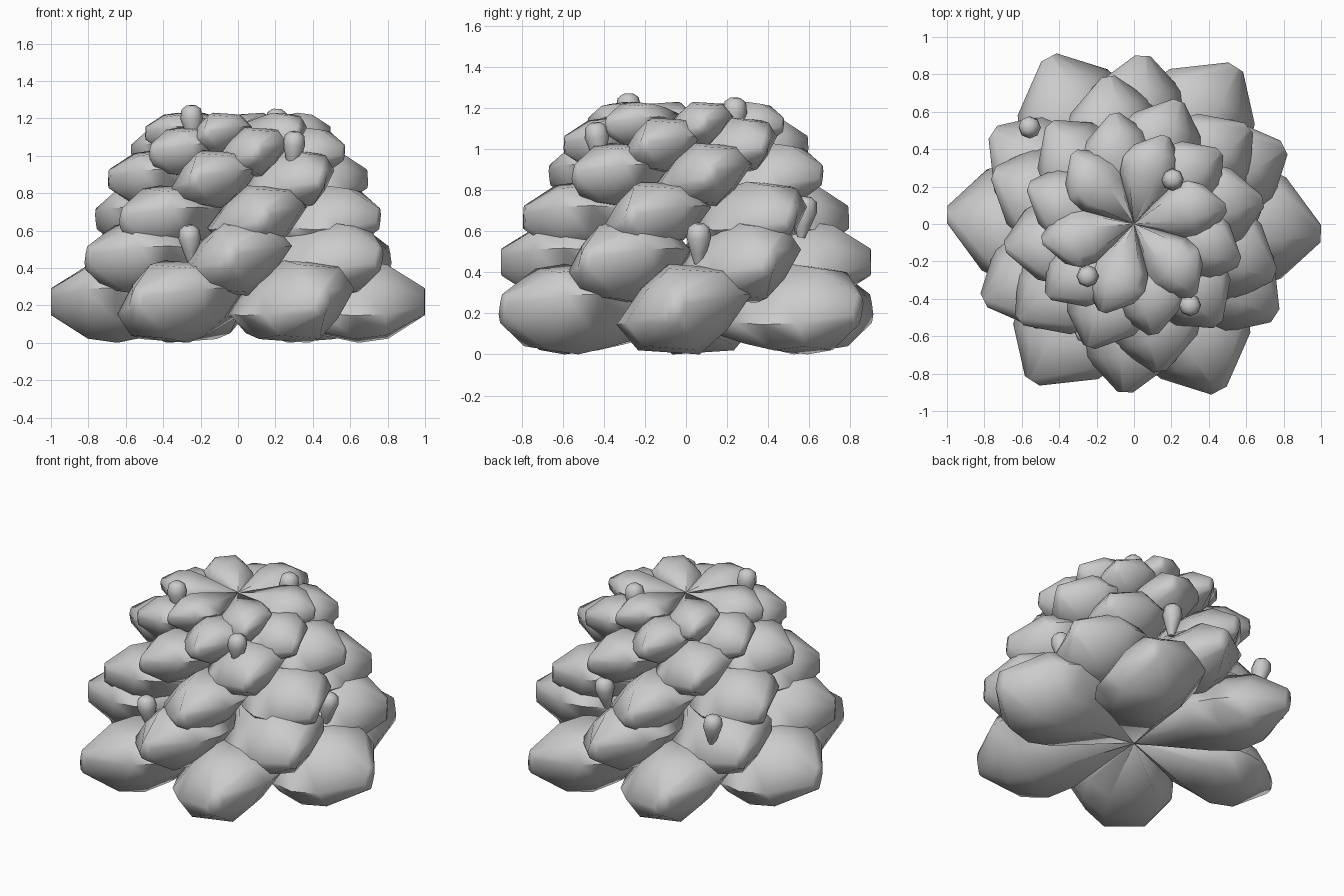
import bpy, math
from mathutils import Vector

if "Cube" in bpy.data.objects:
    bpy.data.objects.remove(bpy.data.objects["Cube"])

SIDES = 8


def loft(name, rings, smooth):
    """Skin a list of equal-length rings and cap both ends."""
    n = len(rings[0])
    verts = [v for r in rings for v in r]
    faces = [(k * n + i, k * n + (i + 1) % n, (k + 1) * n + (i + 1) % n, (k + 1) * n + i)
             for k in range(len(rings) - 1) for i in range(n)]
    faces += [tuple(reversed(range(n))), tuple(range(len(verts) - n, len(verts)))]
    me = bpy.data.meshes.new(name)
    me.from_pydata(verts, [], faces)
    ob = bpy.data.objects.new(name, me)
    bpy.context.collection.objects.link(ob)
    bpy.ops.object.select_all(action='DESELECT')
    ob.select_set(True)
    bpy.context.view_layer.objects.active = ob
    bpy.ops.object.shade_smooth_by_angle(angle=math.radians(smooth))
    return ob


# skewed eight-sided cross-section (half of it, the rest is point-symmetric)
HALF = [(.33, .075), (.225, .2), (-.075, .22), (-.21, .1)]
SECTION = HALF + [(-y, -z) for y, z in HALF]
# one cone scale: distance from axis, sideways shift, width, height
STATIONS = [(0, 0, .015, .36), (.47, .02, .95, .84), (.64, .025, 1, 1),
            (.8, .02, .82, .9), (1, 0, .14, .33)]


def scale_rings(radius):
    return [[radius * Vector((r, shift + w * y, h * z)) for y, z in SECTION]
            for r, shift, w, h in STATIONS]


# tiers of six scales: radius, centre height, starting angle
TIERS = [(1.0, .22, -3), (.9, .45, 27), (.8, .665, 40),
         (.7, .875, 10), (.6, 1.02, 40), (.5, 1.12, 10)]
for t, (radius, z, start) in enumerate(TIERS):
    for k in range(6):
        ob = loft(f"cone_scale_{t + 1}_{k + 1}", scale_rings(radius), 65)
        ob.location = (0, 0, z)
        ob.rotation_euler.z = math.radians(start + 60 * k)

# small seeds poking out between the scales: x, y, bottom z
SEEDS = [(-.24, -.27, 1.07), (.29, -.42, .93), (-.25, -.56, .43),
         (.6, .06, .44), (.18, .56, .57), (.2, .23, 1.05), (-.54, .5, .5)]
SEED_PROFILE = [(0, .02), (.06, .04), (.13, .06), (.18, .052), (.2, .025)]
for i, (x, y, z) in enumerate(SEEDS):
    rings = [[Vector((r * math.cos(a), r * math.sin(a), h))
              for a in (2 * math.pi * j / SIDES for j in range(SIDES))]
             for h, r in SEED_PROFILE]
    ob = loft(f"seed_{i + 1}", rings, 60)
    ob.location = (x, y, z)
    # lean outward from the axis
    ob.rotation_euler = (-y * .25, x * .25, 0)
